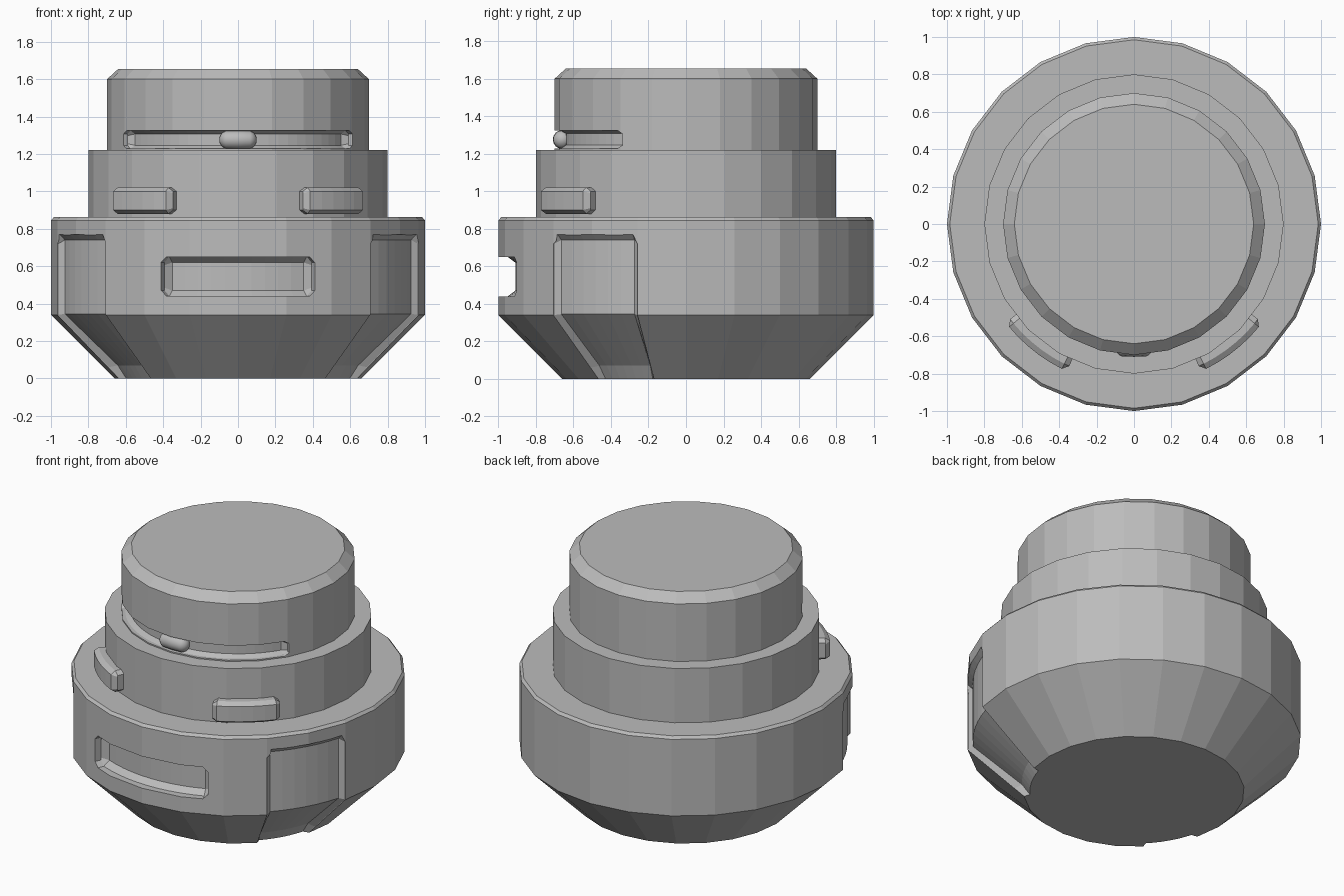
import bpy, bmesh
from math import radians, cos, sin, ceil

cube = bpy.data.objects.get("Cube")
if cube:
    bpy.data.objects.remove(cube, do_unlink=True)

grey = bpy.data.materials.new("plain_grey")
grey.use_nodes = True
grey.diffuse_color = (0.5, 0.5, 0.5, 1)
grey.node_tree.nodes["Principled BSDF"].inputs["Base Color"].default_value = (0.5, 0.5, 0.5, 1)


def finish(name, bm):
    bmesh.ops.recalc_face_normals(bm, faces=bm.faces)
    mesh = bpy.data.meshes.new(name)
    bm.to_mesh(mesh)
    bm.free()
    mesh.materials.append(grey)
    obj = bpy.data.objects.new(name, mesh)
    bpy.context.scene.collection.objects.link(obj)
    return obj


def lathe(name, profile, sides=24):
    """Closed solid of revolution from (radius, height) points."""
    bm = bmesh.new()
    step = radians(360 / sides)
    rings = [[bm.verts.new((r * cos(i * step), r * sin(i * step), z)) for i in range(sides)]
             for r, z in profile]
    for a, b in zip(rings, rings[1:]):
        for i in range(sides):
            j = (i + 1) % sides
            bm.faces.new((a[i], a[j], b[j], b[i]))
    bm.faces.new(rings[0])
    bm.faces.new(rings[-1])
    return finish(name, bm)


def sweep(name, center, half, edge, end_section, section):
    """Solid curved around z: a section swept about an angle, with tapered ends."""
    inner = half - edge
    n = ceil(2 * inner / 5)
    columns = [(-half, end_section)]
    columns += [(-inner + 2 * inner * i / n, section) for i in range(n + 1)]
    columns += [(half, end_section)]
    bm = bmesh.new()
    loops = []
    for angle, points in columns:
        t = radians(center + angle)
        loops.append([bm.verts.new((r * cos(t), r * sin(t), z)) for r, z in points])
    count = len(section)
    for a, b in zip(loops, loops[1:]):
        for i in range(count):
            j = (i + 1) % count
            bm.faces.new((a[i], a[j], b[j], b[i]))
    bm.faces.new(loops[0])
    bm.faces.new(loops[-1])
    return finish(name, bm)


def plate_section(base, shoulder, face, bottom, top, inset):
    return [(base, top), (shoulder, top), (face, top - inset),
            (face, bottom + inset), (shoulder, bottom), (base, bottom)]


def curved_plate(name, center, half, edge, base, shoulder, face, bottom, top, inset):
    """Curved block with chamfered rim on its face side."""
    end = plate_section(base, shoulder, shoulder, bottom + inset, top - inset, inset / 2)
    return sweep(name, center, half, edge, end,
                 plate_section(base, shoulder, face, bottom, top, inset))


def carve(target, cutters):
    """Subtract the cutters and remove them."""
    for cutter in cutters:
        cutter.hide_render = True
        mod = target.modifiers.new("cut", "BOOLEAN")
        mod.operation = "DIFFERENCE"
        mod.solver = "EXACT"
        mod.object = cutter
    graph = bpy.context.evaluated_depsgraph_get()
    result = bpy.data.meshes.new_from_object(target.evaluated_get(graph))
    target.modifiers.clear()
    target.data = result
    for cutter in cutters:
        bpy.data.objects.remove(cutter, do_unlink=True)


# Stacked round body
base = lathe("lower_body", [(0.66, 0), (1, 0.34), (1, 0.845), (0.985, 0.862)])
lathe("middle_collar", [(0.8, 0.8), (0.8, 1.22)])
cap = lathe("upper_cap", [(0.7, 1.15), (0.7, 1.6), (0.64, 1.655)])

# Front slot and the two side channels that run out through the underside
cutters = [curved_plate("slot_cutter", -90, 24.5, 1.8, 1.1, 0.95, 0.91, 0.44, 0.65, 0.03)]
channel_end = [(1.2, 0.72), (0.995, 0.72), (0.995, 0.34), (0.715, 0.06), (0.64, -0.02), (0.64, -0.1), (1.2, -0.1)]
channel = [(1.2, 0.77), (0.995, 0.77), (0.965, 0.74), (0.965, 0.345), (0.67, 0.07), (0.61, -0.02), (0.61, -0.1), (1.2, -0.1)]
channel_end.insert(1, (1.1, 0.72))
for side, center in (("left", -30), ("right", -150)):
    cutters.append(sweep(side + "_channel_cutter", center, 15, 1.5, channel_end, channel))
carve(base, cutters)

# Long groove around the front of the cap
carve(cap, [curved_plate("groove_cutter", -90, 61, 2.5, 0.8, 0.675, 0.645, 1.228, 1.325, 0.018)])

# Raised tabs on the collar
for side, center in (("left", -51.5), ("right", -128.5)):
    curved_plate(side + "_collar_tab", center, 14, 2, 0.74, 0.835, 0.865, 0.88, 1.02, 0.02)

# Rounded slider knob in the groove
bm = bmesh.new()
bmesh.ops.create_uvsphere(bm, u_segments=16, v_segments=10, radius=0.05)
for v in bm.verts:
    x = v.co.z
    shift = 0.05 if x > 0.001 else -0.05 if x < -0.001 else 0
    v.co = (x + shift, v.co.y - 0.66, 1.276 + v.co.x)
knob = finish("slider_knob", bm)
for face in knob.data.polygons:
    face.use_smooth = True
